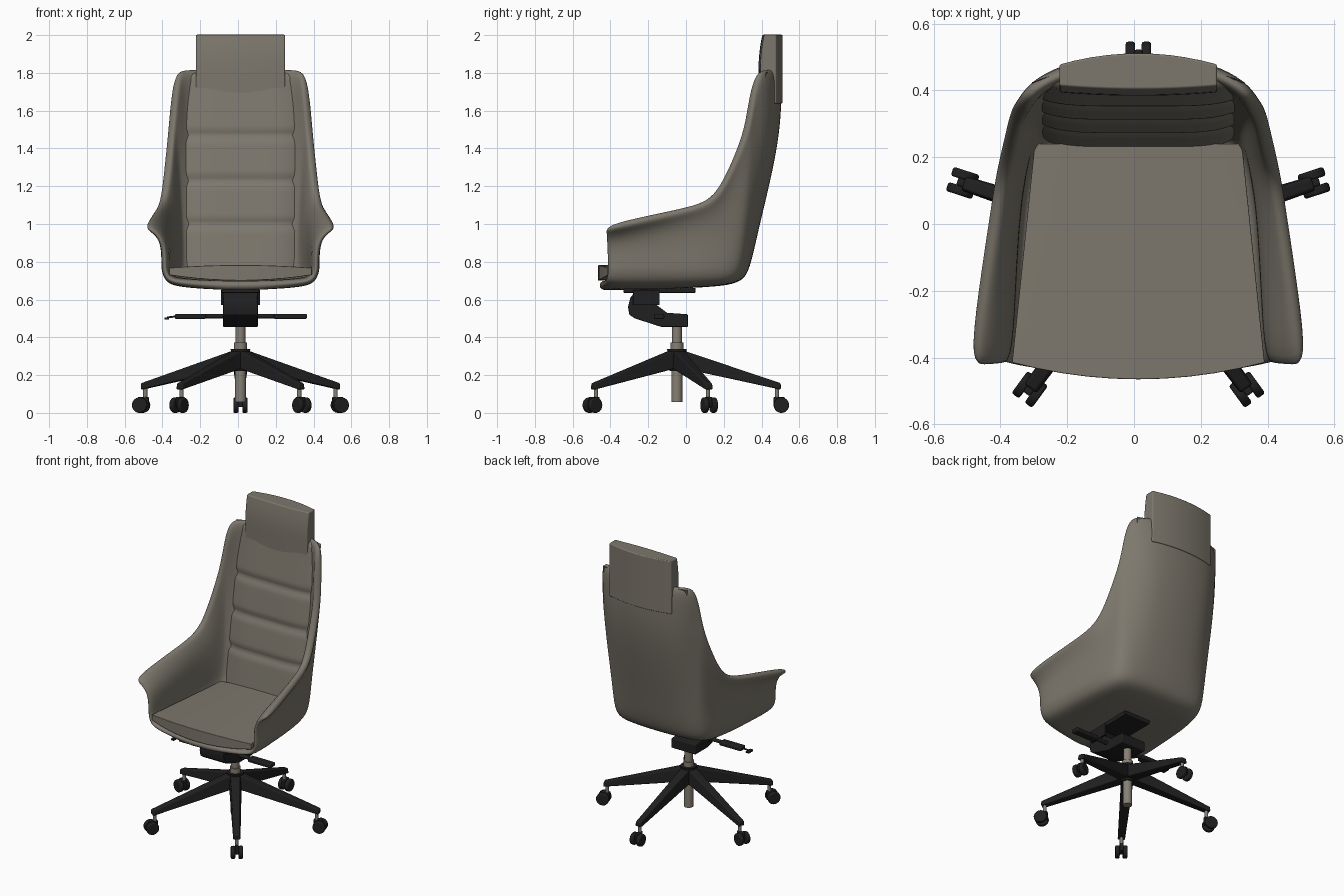
import bpy, bmesh, math
from mathutils import Matrix, Vector

if "Cube" in bpy.data.objects:
    bpy.data.objects.remove(bpy.data.objects["Cube"])

CX, CY = 0.013, -0.048  # chair centre line and column position


def material(name, rgb):
    m = bpy.data.materials.new(name)
    m.diffuse_color = (*rgb, 1)
    m.use_nodes = True
    m.node_tree.nodes["Principled BSDF"].inputs["Base Color"].default_value = m.diffuse_color
    return m


LEATHER = material("taupe upholstery", (0.205, 0.187, 0.152))
BLACK = material("black plastic", (0.014, 0.014, 0.015))
METAL = material("warm grey metal", (0.24, 0.215, 0.175))


def finish(bm, name, mat, bevel=0, subsurf=0, solid=0, angle=None, matrix=None):
    if matrix:
        bm.transform(matrix)
    me = bpy.data.meshes.new(name)
    bm.to_mesh(me)
    bm.free()
    ob = bpy.data.objects.new(name, me)
    bpy.context.collection.objects.link(ob)
    me.materials.append(mat)
    if solid:
        s = ob.modifiers.new("thickness", 'SOLIDIFY')
        s.thickness, s.offset = solid, -1
    if bevel:
        b = ob.modifiers.new("round edges", 'BEVEL')
        b.width, b.segments, b.limit_method = bevel, 4, 'ANGLE'
        b.angle_limit = math.radians(40)
        b.harden_normals = True
    if subsurf:
        s = ob.modifiers.new("smooth", 'SUBSURF')
        s.levels = s.render_levels = subsurf
    if angle:
        bpy.ops.object.select_all(action='DESELECT')
        ob.select_set(True)
        bpy.context.view_layer.objects.active = ob
        bpy.ops.object.shade_smooth_by_angle(angle=math.radians(angle))
    else:
        me.shade_smooth()
    return ob


def grid(rows):
    bm = bmesh.new()
    vs = [[bm.verts.new(p) for p in r] for r in rows]
    for a, b in zip(vs, vs[1:]):
        for i in range(len(a) - 1):
            bm.faces.new((a[i], a[i + 1], b[i + 1], b[i]))
    bmesh.ops.remove_doubles(bm, verts=bm.verts[:], dist=1e-5)
    return bm


def box(name, fn, mat, bevel, cuts=0, matrix=None):
    """Cube spanning -1..1 whose points are moved by fn."""
    bm = bmesh.new()
    bmesh.ops.create_cube(bm, size=2)
    if cuts:
        bmesh.ops.subdivide_edges(bm, edges=bm.edges[:], cuts=cuts, use_grid_fill=True)
    for v in bm.verts:
        v.co = Vector(fn(*v.co))
    bmesh.ops.recalc_face_normals(bm, faces=bm.faces[:])
    return finish(bm, name, mat, bevel, matrix=matrix)


def block(name, lo, hi, mat, bevel=0.005, matrix=None):
    f = lambda *p: [(l + h) / 2 + (h - l) / 2 * c for l, h, c in zip(lo, hi, p)]
    return box(name, f, mat, bevel, matrix=matrix)


def cylinder(name, p, q, r, mat, r2=None, matrix=None, bevel=0):
    p, q = Vector(p), Vector(q)
    bm = bmesh.new()
    bmesh.ops.create_cone(bm, cap_ends=True, segments=28, radius1=r,
                          radius2=r if r2 is None else r2, depth=(q - p).length)
    bm.transform(Matrix.Translation((p + q) / 2) @ (q - p).to_track_quat('Z', 'Y').to_matrix().to_4x4())
    return finish(bm, name, mat, bevel, angle=None if bevel else 40, matrix=matrix)


def interp(table, t):
    for (a, x), (b, y) in zip(table, table[1:]):
        if t <= b:
            return x + (y - x) * max(0, t - a) / (b - a)
    return table[-1][1]


# Upholstered shell: right half as (base x, y), (rim x, y, z), flare power, back bulge
half = [
    ((.425, -.42), (.518, -.425, .965), 5, 0),
    ((.415, -.20), (.490, -.20, 1.02), 5, 0),
    ((.402, .02), (.455, .03, 1.075), 5, 0),
    ((.388, .12), (.438, .13, 1.115), 4, 0),
    ((.376, .18), (.422, .20, 1.19), 3, 0),
    ((.362, .23), (.403, .275, 1.36), 2, .05),
    ((.342, .27), (.386, .340, 1.52), 1.4, .2),
    ((.315, .295), (.372, .362, 1.70), 1, .4),
    ((.280, .312), (.355, .388, 1.795), 1, .6),
    ((.235, .322), (.325, .425, 1.82), 1, .8),
    ((.170, .330), (.240, .472, 1.82), 1, 1),
    ((.085, .335), (.120, .497, 1.82), 1, 1),
    ((.0, .337), (.0, .505, 1.82), 1, 1),
]
rows = []
for s, z in ((0, .65), (.3, .653), (.6, .66), (.85, .672), (.95, .697)):
    rows.append([(b[0] * s, -.42 - .04 * (1 - s * s) + (b[1] + .42) * s, z) for b, r, p, w in half])
for t in (0, .2, .4, .6, .75, .88, 1):
    rows.append([(b[0] + (r[0] - b[0]) * t ** p,
                  b[1] + (r[1] - b[1]) * t + w * .045 * math.sin(math.pi * t ** 1.5),
                  .75 + (r[2] - .75) * t) for b, r, p, w in half])
rows = [[(x + CX, y, z) for x, y, z in r] + [(CX - x, y, z) for x, y, z in r[-2::-1]] for r in rows]
finish(grid(rows), "seat_shell", LEATHER, solid=.048, subsurf=2)

# Back padding with three horizontal seams, rolled over at the top
face = [(.74, .225), (1.0, .265), (1.23, .305), (1.47, .345), (1.70, .385), (1.78, .398)]
path = []
for i in range(61):
    z = .74 + 1.04 * i / 60
    seam = sum(math.exp(-((z - g) / .022) ** 2) for g in (1.0, 1.23, 1.47))
    path.append((z, interp(face, z) + .014 * seam))
path += [(1.797, .41), (1.805, .43), (1.806, .475)]
rows = []
for z, y in path:
    w = .29 + .03 * (z - .74) / 1.07
    row = []
    for i in range(25):
        u = i / 12 - 1
        x = w * u
        row.append((x + CX, min(y + .03 * abs(u) ** 5, .485 - .6 * x * x), z))
    rows.append(row)
finish(grid(rows), "back_padding", LEATHER)


# Seat cushion: tapered to the back, bowed at the front
def cushion(a, b, c):
    k = (b + 1) / 2
    x = a * (.378 - .068 * k)
    y = -.465 + .05 * a * a * (1 - k) + .705 * k
    z = .783 - .015 * a * a if c > .99 else .70 + .03 * a * a + (.083 - .045 * a * a) * (c + 1) / 2
    return x + CX, y, z


box("seat_cushion", cushion, LEATHER, .025, cuts=9)


# Headrest: bent around the top of the back
def headrest(a, b, c):
    x, z = .236 * a, 1.82 + .182 * c
    front = .384 + .02 * max(0, c) ** 2 + .01 * a * a
    back = .511 - .6 * x * x
    return x + CX, front + (back - front) * (b + 1) / 2, z


box("headrest", headrest, LEATHER, .034, cuts=9)

# Tilt mechanism under the seat
profile = [(-.295, .61), (-.307, .56), (-.30, .52), (-.27, .50), (-.13, .455), (.01, .455),
           (.01, .522), (-.10, .53), (-.16, .575), (-.19, .63), (-.235, .648), (-.27, .64)]
bm = bmesh.new()
f = bm.faces.new([bm.verts.new((CX - .092, y, z)) for y, z in profile])
ext = bmesh.ops.extrude_face_region(bm, geom=[f])
bmesh.ops.translate(bm, vec=(.184, 0, 0), verts=[e for e in ext["geom"] if isinstance(e, bmesh.types.BMVert)])
bmesh.ops.recalc_face_normals(bm, faces=bm.faces[:])
finish(bm, "tilt_mechanism", BLACK, bevel=.006)
block("seat_plate", (CX - .10, -.33, .635), (CX + .10, .05, .662), BLACK)
for sx in (-1, 1):
    block("plate_bracket", (CX + sx * .098 - .006, -.28, .57), (CX + sx * .098 + .006, -.14, .65), BLACK, .003)

# Adjustment levers
cylinder("right_lever_rod", (CX, -.14, .512), (.25, -.14, .512), .012, BLACK)
block("right_lever_paddle", (.19, -.17, .497), (.365, -.115, .524), BLACK, .008)
cylinder("left_lever_rod", (CX, -.14, .512), (-.22, -.14, .512), .012, BLACK)
block("left_lever_paddle", (-.335, -.17, .497), (-.17, -.115, .524), BLACK, .008)
cylinder("left_lever_pin", (-.32, -.14, .512), (-.375, -.15, .505), .005, BLACK)
block("left_lever_tip", (-.39, -.175, .494), (-.365, -.125, .506), BLACK, .003)

# Gas lift column
for name, z0, z1, r, mat in (("column_rod", .33, .47, .026, METAL), ("column_collar", .33, .372, .034, METAL),
                             ("column_tube", .058, .24, .029, METAL)):
    cylinder(name, (CX, CY, z0), (CX, CY, z1), r, mat)
cylinder("base_hub", (CX, CY, .222), (CX, CY, .338), .04, BLACK, r2=.052)


# Five-star base with twin-wheel casters
def leg(a, b, c):
    k = (a + 1) / 2
    top, low = .335 - .178 * k, .238 - .115 * k
    half_width = (.040 - .016 * k) * (1 if c < 0 else .75)
    return .02 + .53 * k, half_width * b, low + (top - low) * (c + 1) / 2


for i in range(5):
    m = Matrix.Translation((CX, CY, 0)) @ Matrix.Rotation(math.radians(90 + 72 * i), 4, 'Z')
    box("base_leg", leg, BLACK, .008, matrix=m)
    cylinder("caster_stem", (.53, 0, .07), (.53, 0, .14), .011, METAL, matrix=m)
    block("caster_hood", (.512, -.012, .03), (.57, .012, .085), BLACK, .006, matrix=m)
    for s in (-1, 1):
        cylinder("caster_wheel", (.553, s * .010, .041), (.553, s * .038, .041), .041, BLACK, matrix=m, bevel=.008)
